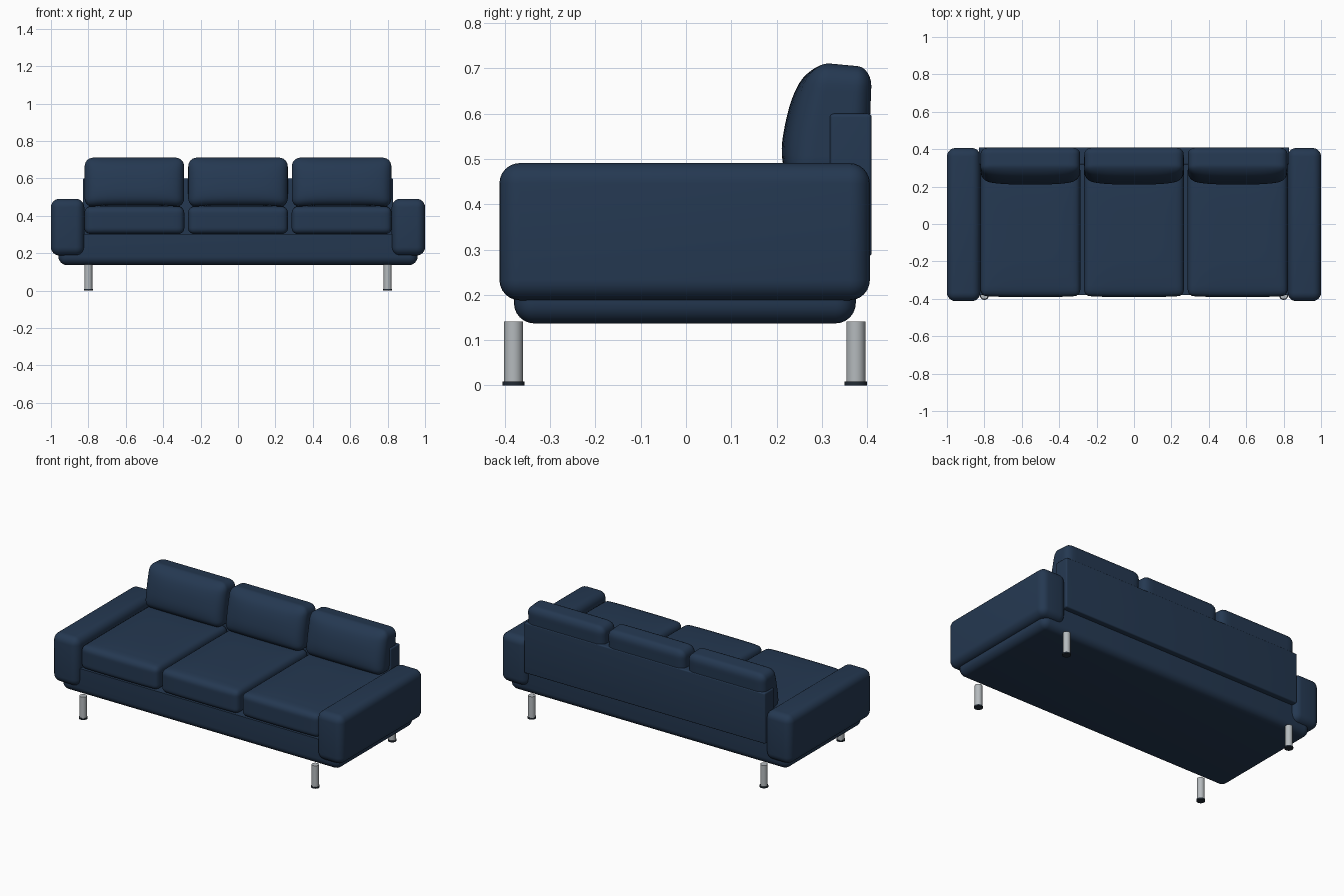
import bpy, bmesh, math
from mathutils import Vector

if "Cube" in bpy.data.objects:
    bpy.data.objects.remove(bpy.data.objects["Cube"])


def material(name, rgb):
    m = bpy.data.materials.new(name)
    m.diffuse_color = (*rgb, 1)
    m.use_nodes = True
    m.node_tree.nodes["Principled BSDF"].inputs["Base Color"].default_value = m.diffuse_color
    return m


NAVY = material("navy fabric", (0.018, 0.040, 0.083))
METAL = material("brushed metal", (0.46, 0.49, 0.51))
DARK = material("dark rubber", (0.016, 0.024, 0.035))


def finish(bm, name, mat, angle=40):
    bmesh.ops.recalc_face_normals(bm, faces=bm.faces)
    me = bpy.data.meshes.new(name)
    bm.to_mesh(me)
    bm.free()
    ob = bpy.data.objects.new(name, me)
    bpy.context.collection.objects.link(ob)
    me.materials.append(mat)
    bpy.ops.object.select_all(action='DESELECT')
    ob.select_set(True)
    bpy.context.view_layer.objects.active = ob
    bpy.ops.object.shade_smooth_by_angle(angle=math.radians(angle))
    return ob


def box(name, lo, hi, r, keep_top=False):
    """Upholstered box with rounded edges; keep_top leaves the top rim sharp."""
    lo, hi = Vector(lo), Vector(hi)
    bm = bmesh.new()
    bmesh.ops.create_cube(bm, size=1)
    for v in bm.verts:
        v.co = Vector([(a + b) / 2 + c * (b - a) for a, b, c in zip(lo, hi, v.co)])
    edges = [e for e in bm.edges
             if not (keep_top and all(v.co.z > hi.z - 1e-4 for v in e.verts))]
    bmesh.ops.bevel(bm, geom=edges, offset=r, segments=6, profile=0.5, affect='EDGES')
    return finish(bm, name, NAVY)


def cushion(name, lo, hi, r, shape):
    """Finely divided rounded box, then shaped by a rule of its unit coordinates."""
    lo, hi = Vector(lo), Vector(hi)
    mid, half = (lo + hi) / 2, (hi - lo) / 2
    bm = bmesh.new()
    bmesh.ops.create_cube(bm, size=2)
    bmesh.ops.subdivide_edges(bm, edges=bm.edges[:], cuts=21, use_grid_fill=True)
    for v in bm.verts:
        u = Vector([math.sin(c * math.pi / 2) for c in v.co])   # denser near edges
        p = Vector([h * c for h, c in zip(half, u)])
        core = Vector([max(-(h - r), min(h - r, c)) for h, c in zip(half, p)])
        d = p - core
        if d.length > 1e-6:
            p = core + d.normalized() * r
        u = Vector([c / h for c, h in zip(p, half)])
        v.co = mid + p + shape(u)
    return finish(bm, name, NAVY, 60)


def seat_shape(u):
    # Crowned top, slightly swollen front
    puff = (1 - u.x ** 4) * (1 - u.y ** 4)
    return Vector((0, -0.006 * (1 - u.x ** 4) * max(0, -u.y) ** 4,
                   0.014 * puff if u.z > 0 else 0))


def back_shape(u):
    # Front leans back toward the top and bulges; top slopes down to the rear
    f = (1 - u.y) / 2
    h = (u.z + 1) / 2
    bulge = (1 - u.x ** 4) * (1 - abs(u.z) ** 3)
    dy = f * (0.052 * h ** 1.6 - 0.030 * bulge)
    dy -= (1 - f) * 0.010 * (1 - h)
    dz = 0.012 * max(0, u.z) ** 2 * (f - 0.5)
    return Vector((0, dy, dz))


# Base and backrest panel
box("base", (-0.96, -0.38, 0.137), (0.96, 0.375, 0.303), 0.045, True)
box("backrest_panel", (-0.83, 0.318, 0.285), (0.83, 0.41, 0.60), 0.008)

# Arms
for s, side in ((-1, "left"), (1, "right")):
    xs = sorted((s * 0.822, s * 1.0))
    box(side + "_arm", (xs[0], -0.412, 0.188), (xs[1], 0.406, 0.491), 0.045)

# Seat and back cushions
for x, side in ((-0.554, "left"), (0, "middle"), (0.554, "right")):
    cushion(side + "_seat_cushion", (x - 0.267, -0.384, 0.303),
            (x + 0.267, 0.32, 0.448), 0.032, seat_shape)
    cushion(side + "_back_cushion", (x - 0.266, 0.232, 0.448),
            (x + 0.266, 0.411, 0.708), 0.045, back_shape)


def cylinder(name, x, y, z0, z1, r, mat):
    bm = bmesh.new()
    bmesh.ops.create_cone(bm, cap_ends=True, segments=32, radius1=r, radius2=r,
                          depth=z1 - z0)
    bmesh.ops.translate(bm, verts=bm.verts, vec=(x, y, (z0 + z1) / 2))
    return finish(bm, name, mat)


# Legs with foot pads
for x, sx in ((-0.80, "left"), (0.80, "right")):
    for y, sy in ((-0.381, "front"), (0.375, "back")):
        cylinder(f"{sy}_{sx}_leg", x, y, 0.008, 0.141, 0.021, METAL)
        cylinder(f"{sy}_{sx}_foot_pad", x, y, 0, 0.009, 0.0245, DARK)
